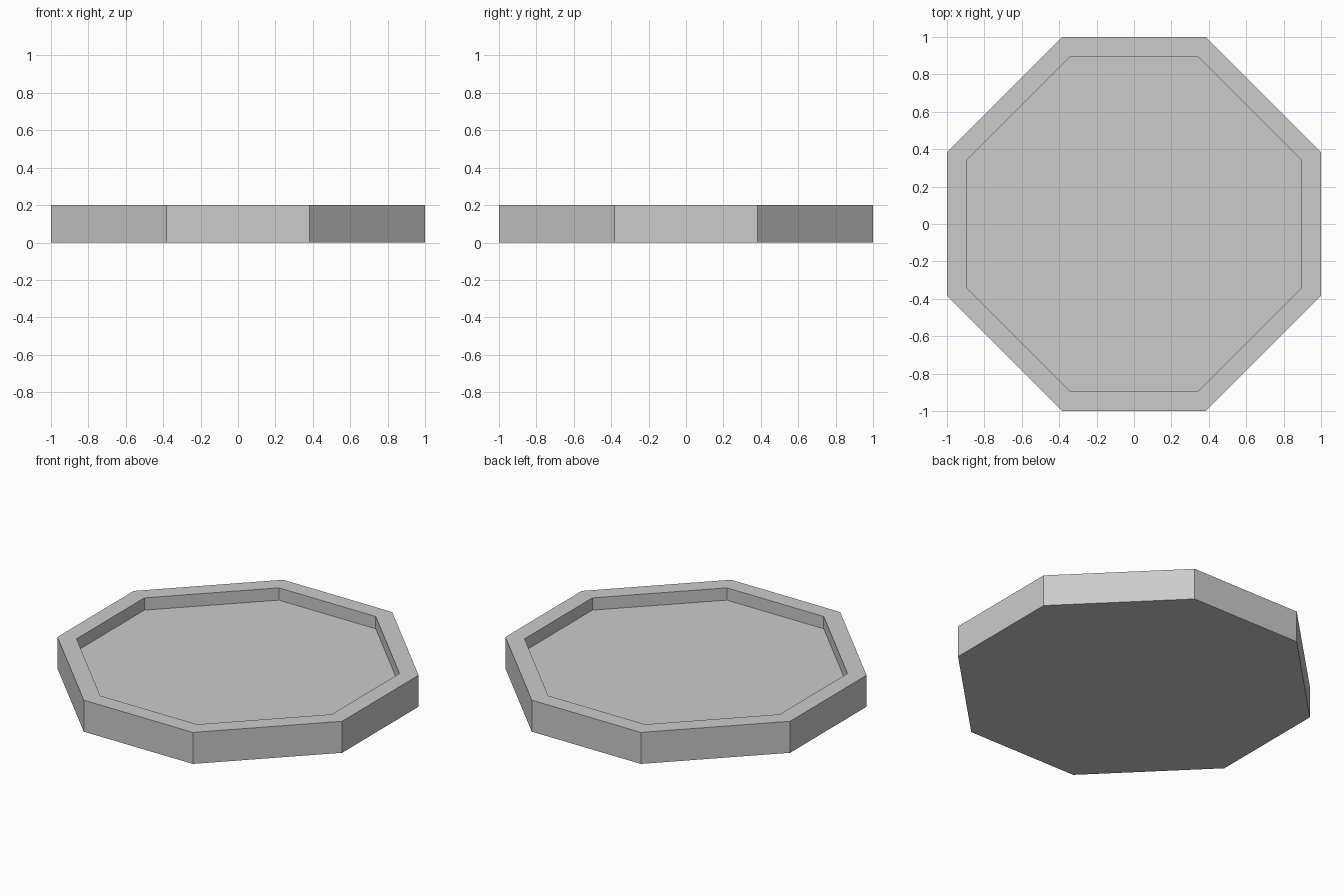
import bpy, bmesh

if "Cube" in bpy.data.objects:
    bpy.data.objects.remove(bpy.data.objects["Cube"])

HEIGHT, FLOOR = 0.20, 0.122


def octagon(bm, reach, half_side, z):
    """Ring of eight vertices, counter-clockwise from above."""
    a, b = reach, half_side
    pts = [(a, -b), (a, b), (b, a), (-b, a), (-a, b), (-a, -b), (-b, -a), (b, -a)]
    return [bm.verts.new((x, y, z)) for x, y in pts]


def bridge(bm, lower, upper):
    for i in range(8):
        j = (i + 1) % 8
        bm.faces.new((lower[i], lower[j], upper[j], upper[i]))


# Tray: base, outer wall, rim, inner wall and recessed floor
bm = bmesh.new()
rings = [octagon(bm, 1.0, 0.383, 0.0),
         octagon(bm, 1.0, 0.383, HEIGHT),
         octagon(bm, 0.896, 0.34, HEIGHT),
         octagon(bm, 0.896, 0.34, FLOOR)]
for lower, upper in zip(rings, rings[1:]):
    bridge(bm, lower, upper)
bm.faces.new(rings[0][::-1])
bm.faces.new(rings[-1])
bmesh.ops.recalc_face_normals(bm, faces=bm.faces[:])

mesh = bpy.data.meshes.new("octagonal_tray")
bm.to_mesh(mesh)
bm.free()
tray = bpy.data.objects.new("octagonal_tray", mesh)
bpy.context.collection.objects.link(tray)
